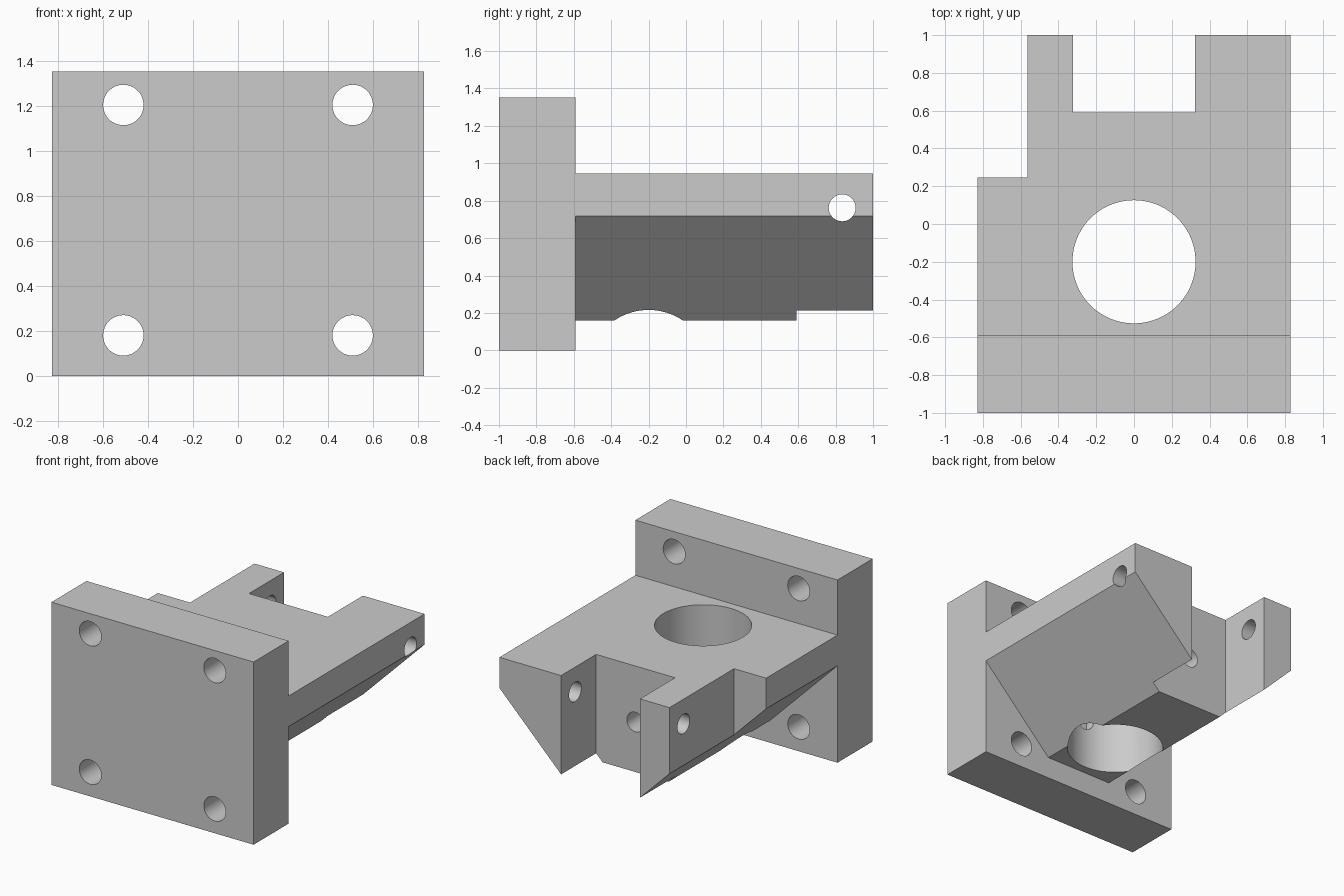
import bpy
import bmesh
import math
from mathutils import Matrix, Vector

if "Cube" in bpy.data.objects:
    bpy.data.objects.remove(bpy.data.objects["Cube"], do_unlink=True)

HALF = 0.828      # half width of the bracket
JOIN = -0.59      # where the arm block meets the mounting plate

grey = bpy.data.materials.new("plain_grey")
grey.use_nodes = True
colour = (0.6, 0.6, 0.6, 1)
grey.diffuse_color = colour
grey.node_tree.nodes["Principled BSDF"].inputs["Base Color"].default_value = colour


def make_object(name, bm):
    bmesh.ops.recalc_face_normals(bm, faces=bm.faces)
    mesh = bpy.data.meshes.new(name)
    bm.to_mesh(mesh)
    bm.free()
    mesh.materials.append(grey)
    obj = bpy.data.objects.new(name, mesh)
    bpy.context.collection.objects.link(obj)
    return obj


def box(name, low, high):
    low, high = Vector(low), Vector(high)
    bm = bmesh.new()
    bmesh.ops.create_cube(bm, size=1)
    for v in bm.verts:
        v.co = (low + high) / 2 + v.co * (high - low)
    return make_object(name, bm)


def rod(name, start, end, radius, sides=48):
    start, end = Vector(start), Vector(end)
    axis = end - start
    turn = axis.to_track_quat("Z", "Y").to_matrix().to_4x4()
    bm = bmesh.new()
    bmesh.ops.create_cone(bm, cap_ends=True, segments=sides, radius1=radius,
                          radius2=radius, depth=axis.length,
                          matrix=Matrix.Translation((start + end) / 2) @ turn)
    return make_object(name, bm)


def cut(obj, cutters):
    bpy.ops.object.select_all(action="DESELECT")
    bpy.context.view_layer.objects.active = obj
    obj.select_set(True)
    for cutter in cutters:
        mod = obj.modifiers.new("cut", "BOOLEAN")
        mod.operation = "DIFFERENCE"
        mod.solver = "EXACT"
        mod.object = cutter
        bpy.ops.object.modifier_apply(modifier=mod.name)
        bpy.data.objects.remove(cutter, do_unlink=True)
    bpy.ops.object.shade_smooth_by_angle(angle=math.radians(30))


# Mounting plate with four bolt holes
plate = box("mounting_plate", (-HALF, -1, 0), (HALF, JOIN, 1.353))
cut(plate, [rod("bolt_hole", (x, -1.2, z), (x, 0, z), 0.09)
            for x in (-0.51, 0.51) for z in (0.18, 1.205)])

# Arm block: chamfered cross-section drawn out to the back
right_half = [(0.27, 0.16), (HALF, 0.718), (HALF, 0.945)]
section = right_half + [(-x, z) for x, z in reversed(right_half)]
bm = bmesh.new()
face = bm.faces.new([bm.verts.new((x, JOIN, z)) for x, z in section])
out = bmesh.ops.extrude_face_region(bm, geom=[face])
moved = [g for g in out["geom"] if isinstance(g, bmesh.types.BMVert)]
bmesh.ops.translate(bm, verts=moved, vec=(0, 1 - JOIN, 0))
arm = make_object("arm_block", bm)

# Fork slot, side step, main bore, cross pin hole and lengthwise pin hole
cut(arm, [
    box("fork_slot", (-0.323, 0.59, -0.5), (0.323, 1.5, 1.5)),
    box("side_step", (-1.5, 0.245, -0.5), (-0.565, 1.5, 1.5)),
    rod("main_bore", (0, -0.2, -0.5), (0, -0.2, 1.5), 0.326, 96),
    rod("cross_pin_hole", (-1.5, 0.835, 0.762), (1.5, 0.835, 0.762), 0.072),
    rod("long_pin_hole", (0, -0.7, 0.53), (0, 0.8, 0.53), 0.072),
])
